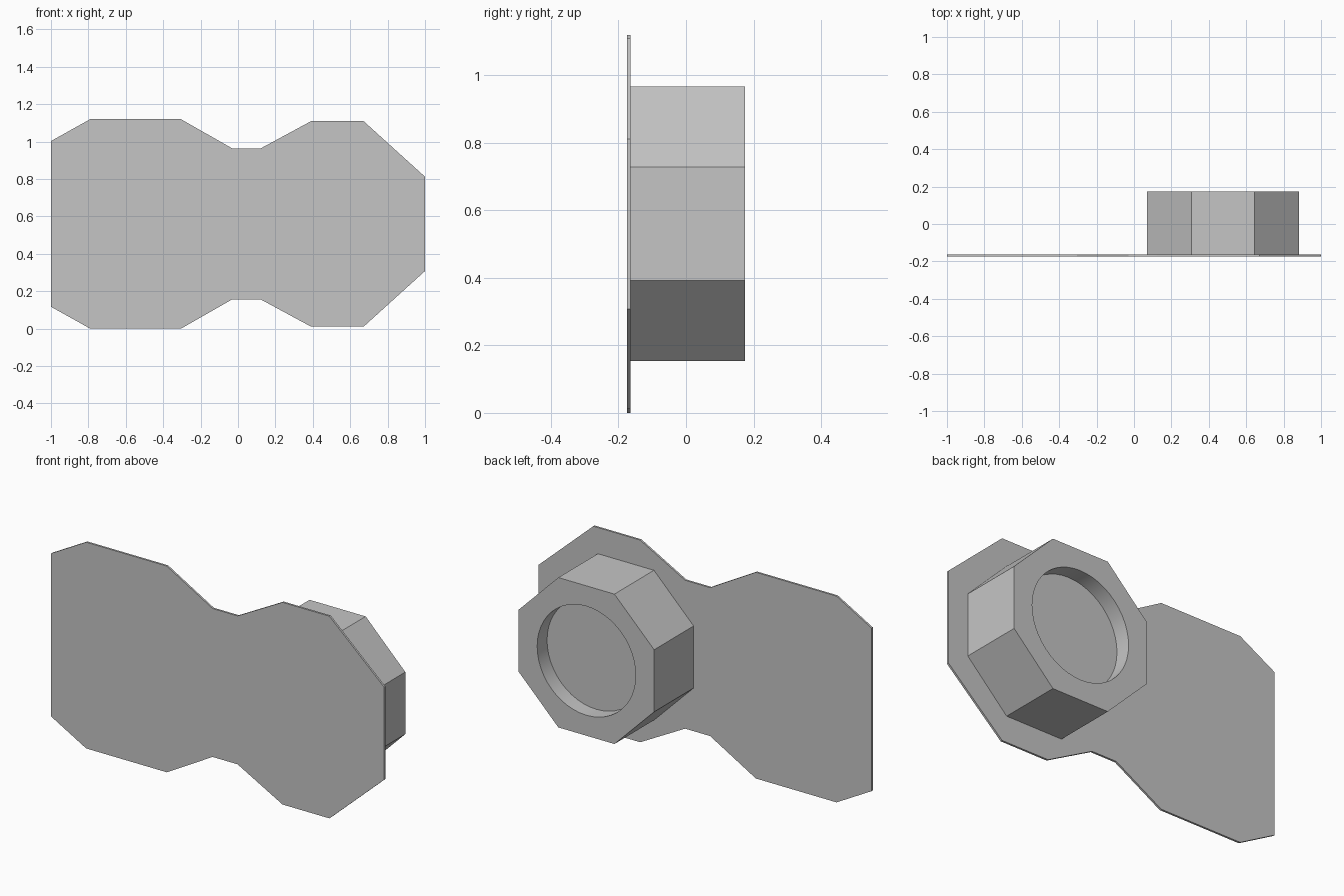
import bpy
import bmesh
import math

default = bpy.data.objects.get("Cube")
if default:
    bpy.data.objects.remove(default, do_unlink=True)

grey = bpy.data.materials.new("plain_grey")
grey.use_nodes = True
colour = (0.56, 0.56, 0.56, 1)
grey.diffuse_color = colour
grey.node_tree.nodes["Principled BSDF"].inputs["Base Color"].default_value = colour

MID_Z = 0.56
RING_X = 0.476
PLATE_FRONT, PLATE_BACK, RING_BACK = -0.175, -0.164, 0.175


def prism(name, outline, y0, y1):
    """Extrude an (x, z) outline from y0 to y1."""
    bm = bmesh.new()
    face = bm.faces.new([bm.verts.new((x, y0, z)) for x, z in outline])
    moved = bmesh.ops.extrude_face_region(bm, geom=[face])["geom"]
    verts = [v for v in moved if isinstance(v, bmesh.types.BMVert)]
    bmesh.ops.translate(bm, verts=verts, vec=(0, y1 - y0, 0))
    bmesh.ops.recalc_face_normals(bm, faces=bm.faces)
    mesh = bpy.data.meshes.new(name)
    bm.to_mesh(mesh)
    bm.free()
    mesh.materials.append(grey)
    obj = bpy.data.objects.new(name, mesh)
    bpy.context.collection.objects.link(obj)
    return obj


def polygon(sides, radius, turn=0.0):
    angles = [math.tau * (i + turn) / sides for i in range(sides)]
    return [(RING_X + radius * math.cos(a), MID_Z + radius * math.sin(a)) for a in angles]


# Thin backing plate: lower outline, mirrored to the top
lower = [(-1, 0.117), (-0.79, 0), (-0.305, 0), (-0.03, 0.157),
         (0.12, 0.157), (0.39, 0.011), (0.672, 0.011), (1, 0.308)]
upper = [(x, 2 * MID_Z - z) for x, z in reversed(lower)]
prism("backing_plate", lower + upper, PLATE_FRONT, PLATE_BACK)

# Octagonal boss with a shallow round recess
apothem = 0.407
boss = prism("octagonal_boss", polygon(8, apothem / math.cos(math.pi / 8), 0.5),
             PLATE_BACK, RING_BACK)
cutter = prism("recess_cutter", polygon(48, 0.296), RING_BACK - 0.085, RING_BACK + 0.1)
cutter.hide_render = True
cut = boss.modifiers.new("recess", "BOOLEAN")
cut.operation = "DIFFERENCE"
cut.solver = "EXACT"
cut.object = cutter
bpy.ops.object.select_all(action="DESELECT")
bpy.context.view_layer.objects.active = boss
boss.select_set(True)
bpy.ops.object.modifier_apply(modifier=cut.name)
bpy.data.objects.remove(cutter, do_unlink=True)

# Smooth recess wall, crisp edges elsewhere
bpy.ops.object.shade_smooth_by_angle(angle=math.radians(30))
